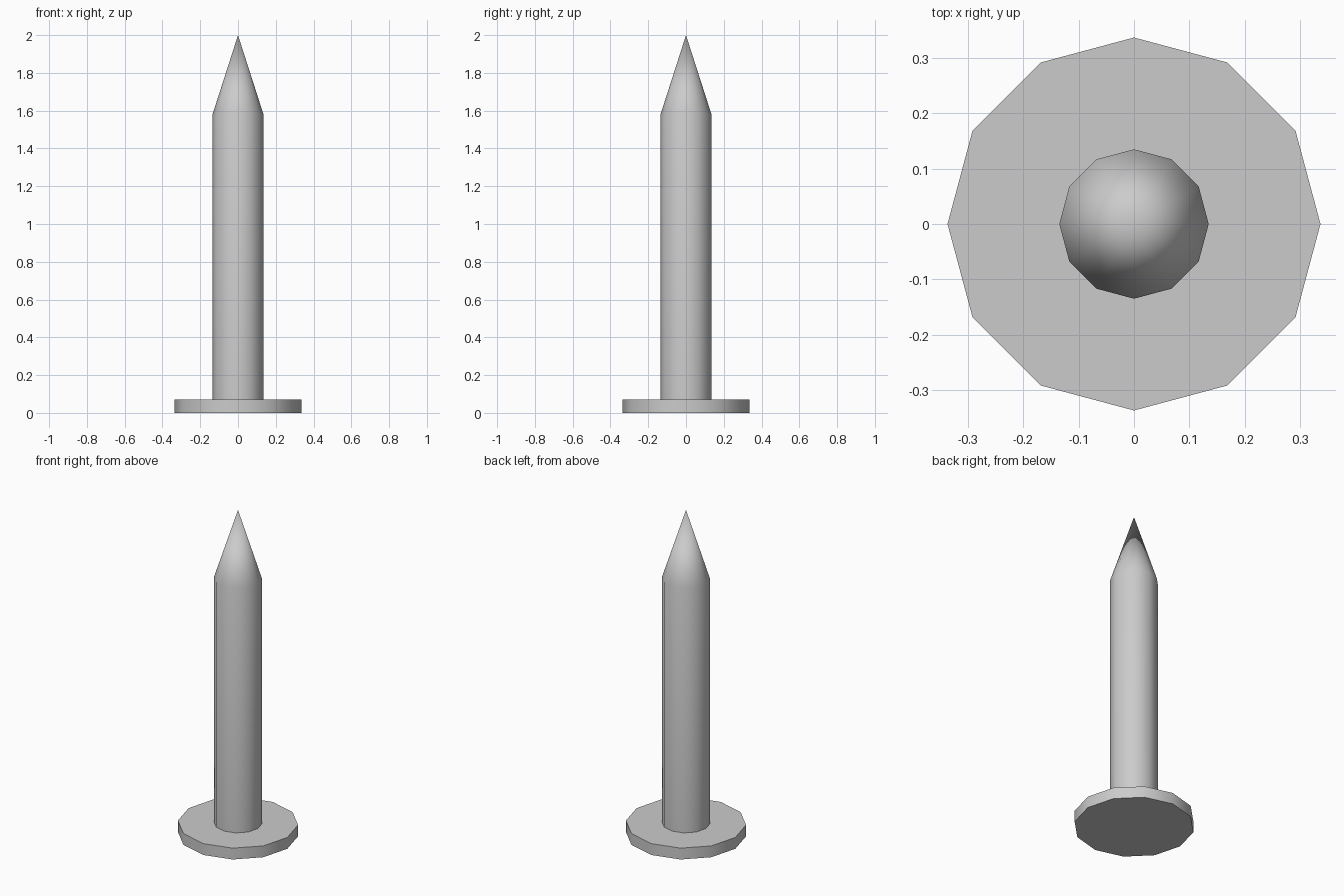
import bpy, bmesh, math

if "Cube" in bpy.data.objects:
    bpy.data.objects.remove(bpy.data.objects["Cube"])

SIDES = 12


def lathe(name, profile, tip_z):
    """Stack 12-sided rings of (radius, z), cap the base and close to a point."""
    bm = bmesh.new()
    rings = []
    for r, z in profile:
        rings.append([bm.verts.new((r * math.cos(math.tau * i / SIDES),
                                    r * math.sin(math.tau * i / SIDES), z))
                      for i in range(SIDES)])
    bm.faces.new(rings[0][::-1])
    for low, high in zip(rings, rings[1:]):
        for i in range(SIDES):
            j = (i + 1) % SIDES
            bm.faces.new((low[i], low[j], high[j], high[i]))
    tip = bm.verts.new((0, 0, tip_z))
    for i in range(SIDES):
        bm.faces.new((rings[-1][i], rings[-1][(i + 1) % SIDES], tip))
    mesh = bpy.data.meshes.new(name)
    bm.to_mesh(mesh)
    bm.free()
    obj = bpy.data.objects.new(name, mesh)
    bpy.context.collection.objects.link(obj)
    bpy.context.view_layer.objects.active = obj
    obj.select_set(True)
    bpy.ops.object.shade_smooth_by_angle(angle=math.radians(40))
    obj.select_set(False)
    return obj


# Nail: flat head at the bottom, straight shank, pointed tip
lathe("nail", [(0.337, 0), (0.337, 0.07), (0.135, 0.07), (0.135, 1.58)], 2.0)
